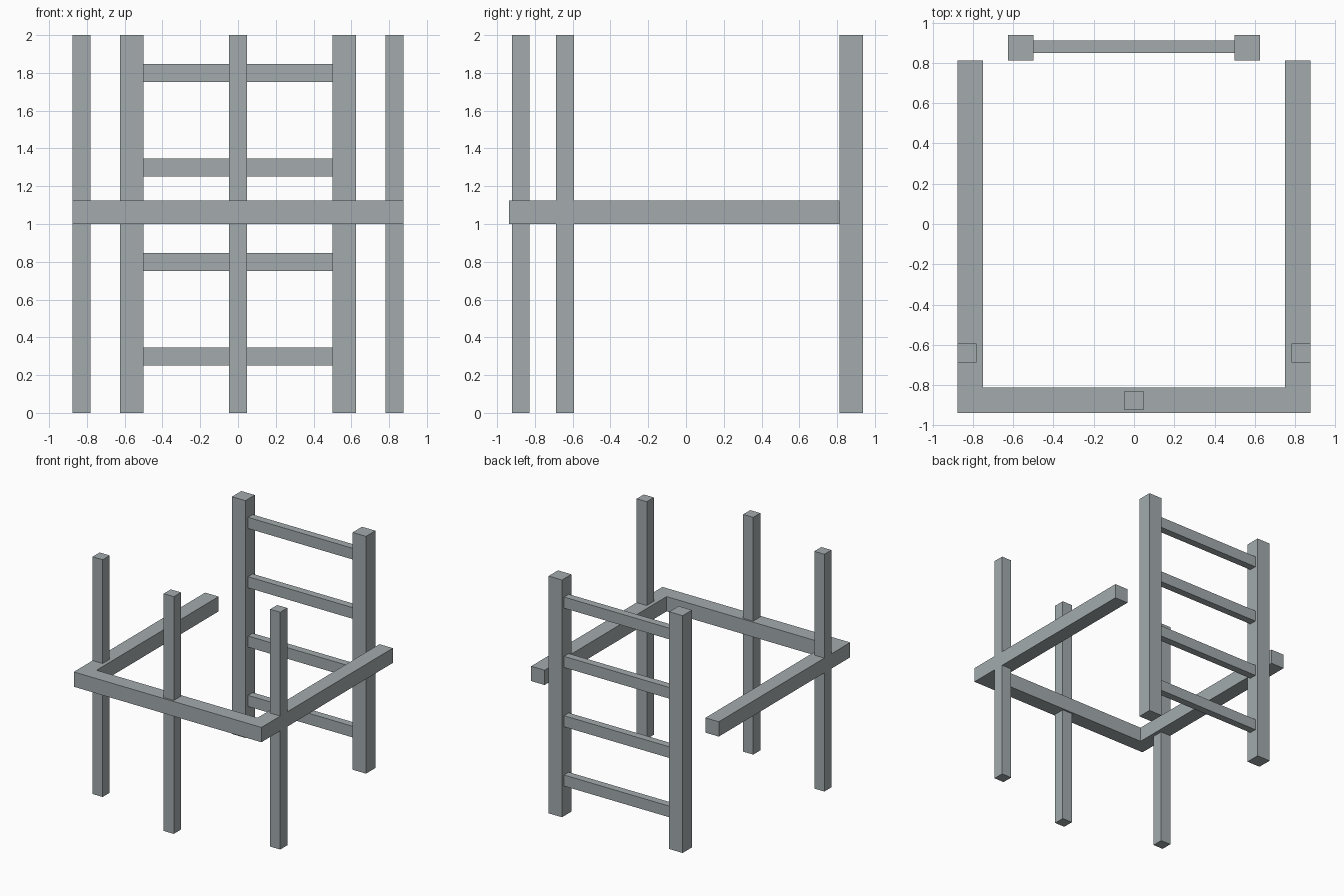
import bpy
import bmesh

cube = bpy.data.objects.get("Cube")
if cube:
    bpy.data.objects.remove(cube, do_unlink=True)

# Single grey material
grey = bpy.data.materials.new("plain_grey")
grey.use_nodes = True
colour = (0.366, 0.407, 0.418, 1.0)
grey.diffuse_color = colour
grey.node_tree.nodes["Principled BSDF"].inputs["Base Color"].default_value = colour


def prism(name, outline, z0, z1):
    """Extrude a flat outline from z0 up to z1."""
    bm = bmesh.new()
    face = bm.faces.new([bm.verts.new((x, y, z0)) for x, y in outline])
    top = bmesh.ops.extrude_face_region(bm, geom=[face])["geom"]
    verts = [g for g in top if isinstance(g, bmesh.types.BMVert)]
    bmesh.ops.translate(bm, verts=verts, vec=(0, 0, z1 - z0))
    bmesh.ops.recalc_face_normals(bm, faces=bm.faces)
    mesh = bpy.data.meshes.new(name)
    bm.to_mesh(mesh)
    bm.free()
    mesh.materials.append(grey)
    obj = bpy.data.objects.new(name, mesh)
    bpy.context.collection.objects.link(obj)
    return obj


def beam(name, x, y, width, depth, z0, z1):
    """Box beam centred on x and y."""
    w, d = width / 2, depth / 2
    return prism(name, [(x - w, y - d), (x + w, y - d),
                        (x + w, y + d), (x - w, y + d)], z0, z1)


HEIGHT = 2.0
BEAM = 0.125
POST = 0.094
HALF_X, HALF_Y = 0.875, 0.9375
BACK = HALF_Y - BEAM

# U-shaped rail, open at the back
inner = HALF_X - BEAM
prism("guard_rail", [(-HALF_X, -HALF_Y), (HALF_X, -HALF_Y), (HALF_X, BACK),
                     (inner, BACK), (inner, -BACK), (-inner, -BACK),
                     (-inner, BACK), (-HALF_X, BACK)], 1.0, 1.0 + BEAM)

# Thin posts through the rail
beam("front_post", 0, -0.875, POST, POST, 0, HEIGHT)

# Side posts and ladder stiles, mirrored left and right
LADDER_Y = HALF_Y - BEAM / 2
for side, s in (("left", 1), ("right", -1)):
    beam(side + "_post", s * (HALF_X - POST / 2), -0.64, POST, POST, 0, HEIGHT)
    beam(side + "_ladder_stile", s * 0.5625, LADDER_Y, BEAM, BEAM, 0, HEIGHT)

# Ladder rungs
for i in range(4):
    z = 0.252 + i * 0.5
    beam(f"ladder_rung_{i + 1}", 0, LADDER_Y + 0.004, 1.0, 0.0625, z, z + POST)
